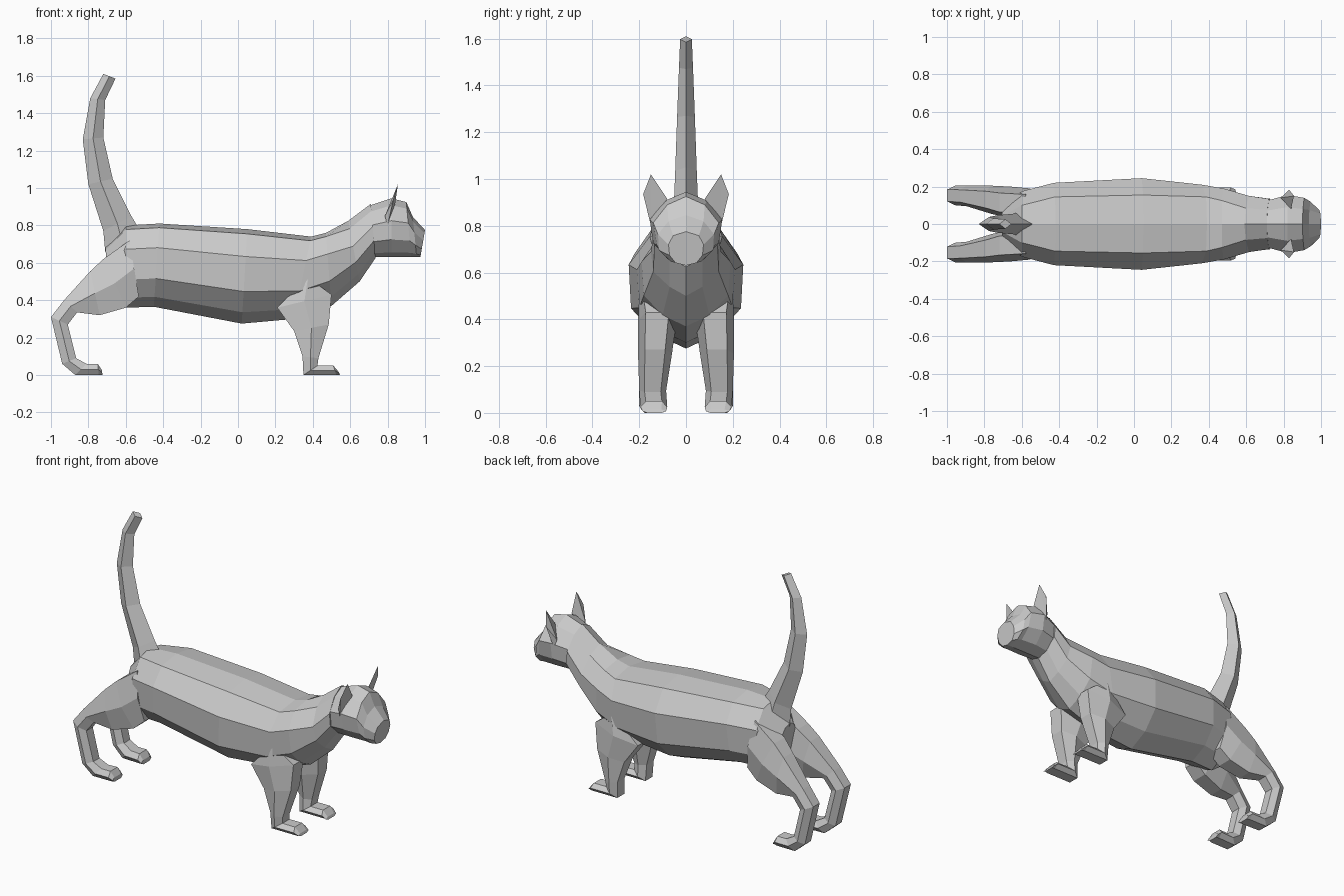
import bpy, bmesh

if "Cube" in bpy.data.objects:
    bpy.data.objects.remove(bpy.data.objects["Cube"])

fur = bpy.data.materials.new("grey fur")
fur.diffuse_color = (0.6, 0.6, 0.6, 1)
fur.use_nodes = True
fur.node_tree.nodes["Principled BSDF"].inputs["Base Color"].default_value = fur.diffuse_color


def loft(name, rings, mirror=False):
    """Skin a list of equal-length vertex rings and cap both ends."""
    bm = bmesh.new()
    vs = [[bm.verts.new(p) for p in r] for r in rings]
    n = len(rings[0])
    for a, b in zip(vs, vs[1:]):
        for i in range(n):
            j = (i + 1) % n
            bm.faces.new((a[i], a[j], b[j], b[i]))
    bm.faces.new(vs[0])
    bm.faces.new(vs[-1])
    return finish(name, bm, mirror)


def finish(name, bm, mirror):
    bmesh.ops.recalc_face_normals(bm, faces=bm.faces)
    me = bpy.data.meshes.new(name)
    bm.to_mesh(me)
    bm.free()
    me.materials.append(fur)
    ob = bpy.data.objects.new(name, me)
    bpy.context.collection.objects.link(ob)
    if mirror:
        ob.modifiers.new("Mirror", 'MIRROR').use_axis = (False, True, False)
    return ob


def body_ring(xt, zt, xb, zb, widths, fracs):
    """Ten-sided section between a top and a bottom point."""
    side = [(xt + (xb - xt) * f, w, zt + (zb - zt) * f) for w, f in zip(widths, fracs)]
    return ([(xt, 0, zt)] + side + [(xb, 0, zb)]
            + [(x, -y, z) for x, y, z in reversed(side)])


# Body: rump to chest and neck
TRUNK = (.05, .29, .66, .88)
NECK = (.13, .42, .68, .88)
SKULL = (.12, .38, .70, .92)
trunk = [
    (-.71, .68, -.68, .42, (.04, .08, .08, .04)),
    (-.60, .80, -.60, .36, (.10, .175, .165, .10)),
    (-.42, .81, -.45, .365, (.145, .22, .205, .12)),
    (.05, .78, .02, .275, (.155, .245, .235, .13)),
    (.39, .74, .30, .30, (.145, .21, .20, .11)),
    (.47, .76, .50, .37, (.125, .19, .18, .10)),
]
neck = [
    (.59, .825, .65, .50, (.085, .15, .14, .07)),
    (.71, .915, .735, .625, (.075, .135, .135, .07)),
]
loft("body", [body_ring(*r, TRUNK) for r in trunk] + [body_ring(*r, NECK) for r in neck])

# Head: skull, brow, muzzle
head = [
    (.70, .905, .73, .63, (.07, .125, .125, .065)),
    (.82, .945, .82, .63, (.09, .155, .14, .075)),
    (.90, .925, .925, .63, (.08, .14, .125, .07)),
    (.935, .845, .955, .63, (.075, .12, .115, .065)),
    (1.0, .775, .975, .63, (.055, .075, .07, .045)),
]
loft("head", [body_ring(*r, SKULL) for r in head])

# Ears: thin pointed shells
bm = bmesh.new()
tip, inner, outer, low, back = [bm.verts.new(p) for p in (
    (.855, .15, 1.02), (.84, .08, .915), (.83, .183, .935), (.80, .15, .80), (.785, .14, .85))]
for f in ((tip, inner, low), (tip, low, outer), (tip, outer, back), (tip, back, inner),
          (inner, back, low), (outer, low, back)):
    bm.faces.new(f)
finish("ears", bm, True)

# Tail: tapering four-sided tube; rear point, front point, half width
tail = [
    (-.71, .66, -.54, .80, .06),
    (-.72, .77, -.57, .85, .055),
    (-.80, 1.02, -.67, 1.05, .046),
    (-.83, 1.26, -.72, 1.27, .038),
    (-.79, 1.48, -.71, 1.47, .03),
    (-.72, 1.61, -.655, 1.585, .025),
]
loft("tail", [[(xa, 0, za), ((xa + xb) / 2, w, (za + zb) / 2), (xb, 0, zb),
               ((xa + xb) / 2, -w, (za + zb) / 2)] for xa, za, xb, zb, w in tail])


def leg_ring(xa, za, xb, zb, y0, y1):
    """Six-sided section between a rear and a front edge."""
    d = (y1 - y0) * .2
    xm, zm = (xa + xb) / 2, (za + zb) / 2
    return [(xa, y0 + d, za), (xm, y0, zm), (xb, y0 + d, zb),
            (xb, y1 - d, zb), (xm, y1, zm), (xa, y1 - d, za)]


# Front legs with paws
front_leg = [
    (.355, .51, .39, .51, .12, .20),
    (.21, .36, .50, .43, .04, .205),
    (.30, .235, .485, .27, .06, .205),
    (.345, .10, .43, .09, .085, .20),
    (.35, 0, .425, .05, .08, .195),
    (.525, 0, .51, .05, .08, .195),
    (.545, 0, .54, .015, .085, .185),
]
loft("front_legs", [leg_ring(*r) for r in front_leg], True)

# Hind legs: thigh, hock, paw
hind_leg = [
    (-.58, .72, -.53, .42, .03, .19),
    (-.72, .62, -.60, .36, .03, .20),
    (-.79, .555, -.74, .32, .055, .205),
    (-.93, .40, -.86, .335, .095, .205),
    (-1.0, .31, -.91, .27, .10, .205),
    (-.94, .06, -.865, .09, .10, .20),
    (-.87, 0, -.81, .06, .09, .20),
    (-.745, 0, -.75, .06, .085, .20),
    (-.725, 0, -.727, .025, .09, .19),
]
loft("hind_legs", [leg_ring(*r) for r in hind_leg], True)
